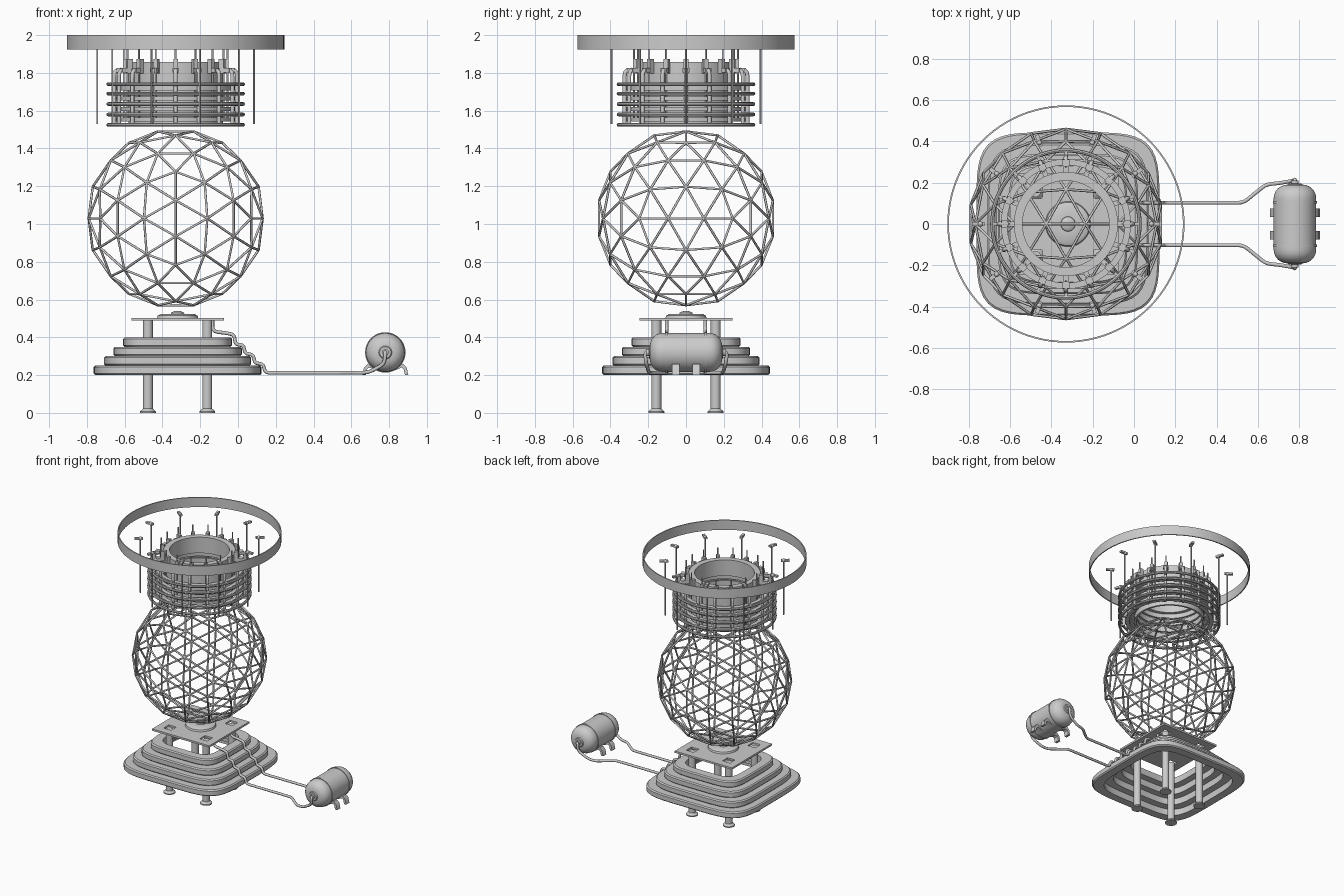
import bpy, bmesh, math
from math import cos, sin, pi
from mathutils import Vector, Matrix

if "Cube" in bpy.data.objects:
    bpy.data.objects.remove(bpy.data.objects["Cube"])

CX = -0.33   # axis of sphere, collar and top ring
BX = -0.32   # axis of base


def finish(name, bm, smooth=True):
    bmesh.ops.recalc_face_normals(bm, faces=bm.faces)
    me = bpy.data.meshes.new(name)
    bm.to_mesh(me)
    bm.free()
    ob = bpy.data.objects.new(name, me)
    bpy.context.collection.objects.link(ob)
    if smooth:
        bpy.ops.object.select_all(action='DESELECT')
        ob.select_set(True)
        bpy.context.view_layer.objects.active = ob
        bpy.ops.object.shade_smooth_by_angle(angle=math.radians(35))
    return ob


def lathe(bm, profile, x=0, y=0, n=48, closed=False, shape=None, mat=None):
    """Sweep an (r, z) profile round z; shape(a) scales the radius."""
    rings = []
    for r, z in profile:
        ring = []
        for i in range(n):
            a = 2 * pi * i / n
            k = r * (shape(a) if shape else 1)
            v = Vector((k * cos(a), k * sin(a), z))
            if mat:
                v = mat @ v
            ring.append(bm.verts.new(v + Vector((x, y, 0))))
        rings.append(ring)
    pairs = list(zip(rings, rings[1:]))
    if closed:
        pairs.append((rings[-1], rings[0]))
    for a, b in pairs:
        for i in range(n):
            bm.faces.new((a[i], a[(i + 1) % n], b[(i + 1) % n], b[i]))
    if not closed:
        bm.faces.new(rings[0])
        bm.faces.new(rings[-1])


def band(bm, r0, r1, z0, z1, x, n=64, shape=None):
    lathe(bm, [(r0, z0), (r1, z0), (r1, z1), (r0, z1)], x, 0, n, True, shape)


def box(bm, size, mat):
    bmesh.ops.create_cube(bm, size=1, matrix=mat @ Matrix.Diagonal((*size, 1)))


def rounded(pts, d):
    pts = [Vector(p) for p in pts]
    out = [pts[0]]
    for a, b, c in zip(pts, pts[1:], pts[2:]):
        p = b + (a - b).normalized() * min(d, (a - b).length * .49)
        q = b + (c - b).normalized() * min(d, (c - b).length * .49)
        out += [p * (1 - t) ** 2 + b * 2 * t * (1 - t) + q * t * t for t in (0, .33, .67, 1)]
    return out + [pts[-1]]


def tubes(name, paths, r, res=2):
    cu = bpy.data.curves.new(name, 'CURVE')
    cu.dimensions = '3D'
    cu.bevel_depth = r
    cu.bevel_resolution = res
    cu.use_fill_caps = True
    for path in paths:
        sp = cu.splines.new('POLY')
        sp.points.add(len(path) - 1)
        for p, v in zip(sp.points, path):
            p.co = (*v, 1)
    ob = bpy.data.objects.new(name, cu)
    bpy.context.collection.objects.link(ob)
    bpy.ops.object.select_all(action='DESELECT')
    ob.select_set(True)
    bpy.context.view_layer.objects.active = ob
    bpy.ops.object.convert(target='MESH')
    return bpy.context.object


def polar(r, a, z):
    return (CX + r * cos(a), r * sin(a), z)


# top hoop
bm = bmesh.new()
band(bm, .567, .575, 1.925, 2.0, CX, 96)
finish("top_hoop", bm)

# ten hanging rods with small heads
rod_angles = [2 * pi * i / 10 for i in range(10)]
tubes("hanging_rods", [[polar(.415, a, 1.53), polar(.415, a, 1.945)] for a in rod_angles], .005)
bm = bmesh.new()
for a in rod_angles:
    m = Matrix.Translation(polar(.425, a, 1.95)) @ Matrix.Rotation(a, 4, 'Z')
    box(bm, (.06, .02, .014), m)
    bmesh.ops.create_uvsphere(bm, u_segments=10, v_segments=6, radius=.014,
                              matrix=Matrix.Translation(polar(.415, a, 1.95)))
finish("rod_heads", bm)

# collar: drum, slatted bands and outer hoops
bm = bmesh.new()
band(bm, .21, .252, 1.735, 1.858, CX)
finish("collar_drum", bm)
bm = bmesh.new()
levels = [1.525, 1.58, 1.635, 1.69, 1.74]
for z in levels[:4]:
    band(bm, .235, .25, z + .01, z + .052, CX)
    band(bm, .285, .315, z + .018, z + .04, CX)
finish("collar_bands", bm)
bm = bmesh.new()
for z in levels:
    lathe(bm, [(.357 + .01 * cos(t * pi / 4), z + .01 * sin(t * pi / 4)) for t in range(8)],
          CX, 0, 72, True)
finish("collar_hoops", bm)

# collar hoses, clamps and pins
N = 16
angs = [2 * pi * i / N for i in range(N)]
tubes("collar_hoses", [rounded([polar(.25, a, 1.812), polar(.325, a, 1.82), polar(.325, a, 1.53)], .035)
                       for a in angs], .011)
tubes("collar_pins", [[polar(.275, a, 1.56), polar(.275, a, 1.925)] for a in angs], .005)
bm = bmesh.new()
for a in angs:
    r = Matrix.Rotation(a, 4, 'Z')
    box(bm, (.03, .024, .075), Matrix.Translation(polar(.265, a, 1.835)) @ r)
    box(bm, (.03, .036, .024), Matrix.Translation(polar(.297, a, 1.815)) @ r)
    for z in levels:
        box(bm, (.04, .014, .014), Matrix.Translation(polar(.338, a, z)) @ r)
finish("collar_clamps", bm, False)

# geodesic sphere: icosahedron with every edge split in three
PHI = (1 + 5 ** .5) / 2
ico = []
for s in (1, -1):
    for t in (1, -1):
        ico += [Vector((s, 0, t * PHI)), Vector((s * PHI, t, 0)), Vector((0, s * PHI, t))]
near = lambda p, q: abs((p - q).length - 2) < .01
struts = {}
for i in range(12):
    for j in range(i):
        for k in range(j):
            A, B, C = ico[i], ico[j], ico[k]
            if not (near(A, B) and near(B, C) and near(A, C)):
                continue
            g = lambda u, v: (A * u + B * v + C * (3 - u - v)).normalized() * .47
            for u in range(3):
                for v in range(3 - u):
                    tri = [g(u, v), g(u + 1, v), g(u, v + 1)]
                    for e in range(3):
                        p, q = tri[e], tri[(e + 1) % 3]
                        key = tuple(round(c, 3) + 0.0 for c in (p + q))
                        struts[key] = (p, q)
ctr = Vector((CX, 0, 1.03))
tubes("sphere_struts", [[p + ctr, q + ctr] for p, q in struts.values()], .0065, 1)

# stepped base: four hollow rounded-square tiers
sq = lambda a: (abs(cos(a)) ** 5 + abs(sin(a)) ** 5) ** -.2
for i, h in enumerate((.444, .39, .34, .288)):
    bm = bmesh.new()
    z, c = .2 + .05 * i, .008
    lathe(bm, [(h - .07, z), (h - c, z), (h, z + c), (h, z + .05 - c),
               (h - c, z + .05), (h - .07, z + .05)], BX, 0, 96, True, sq)
    finish("base_tier_%d" % (i + 1), bm)

# square top plate with a hole over each leg
bm = bmesh.new()
cuts = [-.245, -.187, -.123, .123, .187, .245]
for i in range(5):
    for j in range(5):
        if i in (1, 3) and j in (1, 3):
            continue
        vs = [bm.verts.new((BX + cuts[a], cuts[b], .488))
              for a, b in ((i, j), (i + 1, j), (i + 1, j + 1), (i, j + 1))]
        bm.faces.new(vs)
bmesh.ops.remove_doubles(bm, verts=bm.verts, dist=.0005)
r = bmesh.ops.extrude_face_region(bm, geom=bm.faces[:])
bmesh.ops.translate(bm, vec=(0, 0, .014),
                    verts=[v for v in r['geom'] if isinstance(v, bmesh.types.BMVert)])
finish("top_plate", bm, False)

# pedestal disc and knob
bm = bmesh.new()
lathe(bm, [(.11, .5), (.105, .515), (.09, .523), (.036, .523), (.034, .53), (.022, .537), (.004, .54)], BX)
finish("pedestal_disc", bm)

# four legs with flared feet
bm = bmesh.new()
for sx in (-1, 1):
    for sy in (-1, 1):
        lathe(bm, [(.042, 0), (.042, .008), (.026, .022), (.026, .49)], BX + sx * .157, sy * .157, 20)
finish("base_legs", bm)

# tank lying along y, domed ends, straps and nozzles
TX, TZ = .78, .32
turn = Matrix.Translation((0, 0, TZ)) @ Matrix.Rotation(pi / 2, 4, 'X')
half = [(.103, .105)] + [(.035 + .068 * cos(t * pi / 12), .125 + .066 * sin(t * pi / 12)) for t in range(7)]
half += [(.03, .197), (.018, .197), (.018, .212)]
bm = bmesh.new()
lathe(bm, [(r, -z) for r, z in reversed(half)] + half, TX, 0, 48, mat=turn)
for s in (-1, 1):
    lathe(bm, [(.1, s * .105 - .006), (.107, s * .105 - .006), (.107, s * .105 + .006), (.1, s * .105 + .006)],
          TX, 0, 48, True, mat=turn)
finish("tank", bm)

# four bent strap feet
bm = bmesh.new()
prof = [(.05, .25), (.095, .258), (.113, .24), (.122, .2), (.104, .2), (.097, .232), (.086, .24), (.05, .225)]
for sx in (-1, 1):
    for y in (-.055, .055):
        f = bm.faces.new([bm.verts.new((TX + sx * px, y - .02, pz)) for px, pz in prof])
        r = bmesh.ops.extrude_face_region(bm, geom=[f])
        bmesh.ops.translate(bm, vec=(0, .04, 0),
                            verts=[v for v in r['geom'] if isinstance(v, bmesh.types.BMVert)])
finish("tank_feet", bm)

# two pipes down the steps to the tank ends
stairs = [(-.135, .49), (-.135, .432), (-.045, .42), (-.018, .41), (-.015, .36), (.032, .36), (.035, .312),
          (.082, .31), (.087, .262), (.135, .26), (.142, .212), (.53, .212)]
pipes = []
for s in (-1, 1):
    path = [(x, s * .103, z) for x, z in stairs]
    path += [(.64, s * .192, .212), (.695, s * .197, .215), (.775, s * .21, .26), (TX, s * .218, .32),
             (TX, s * .195, .325)]
    pipes.append(rounded(path, .025))
tubes("supply_pipes", pipes, .0095, 3)
